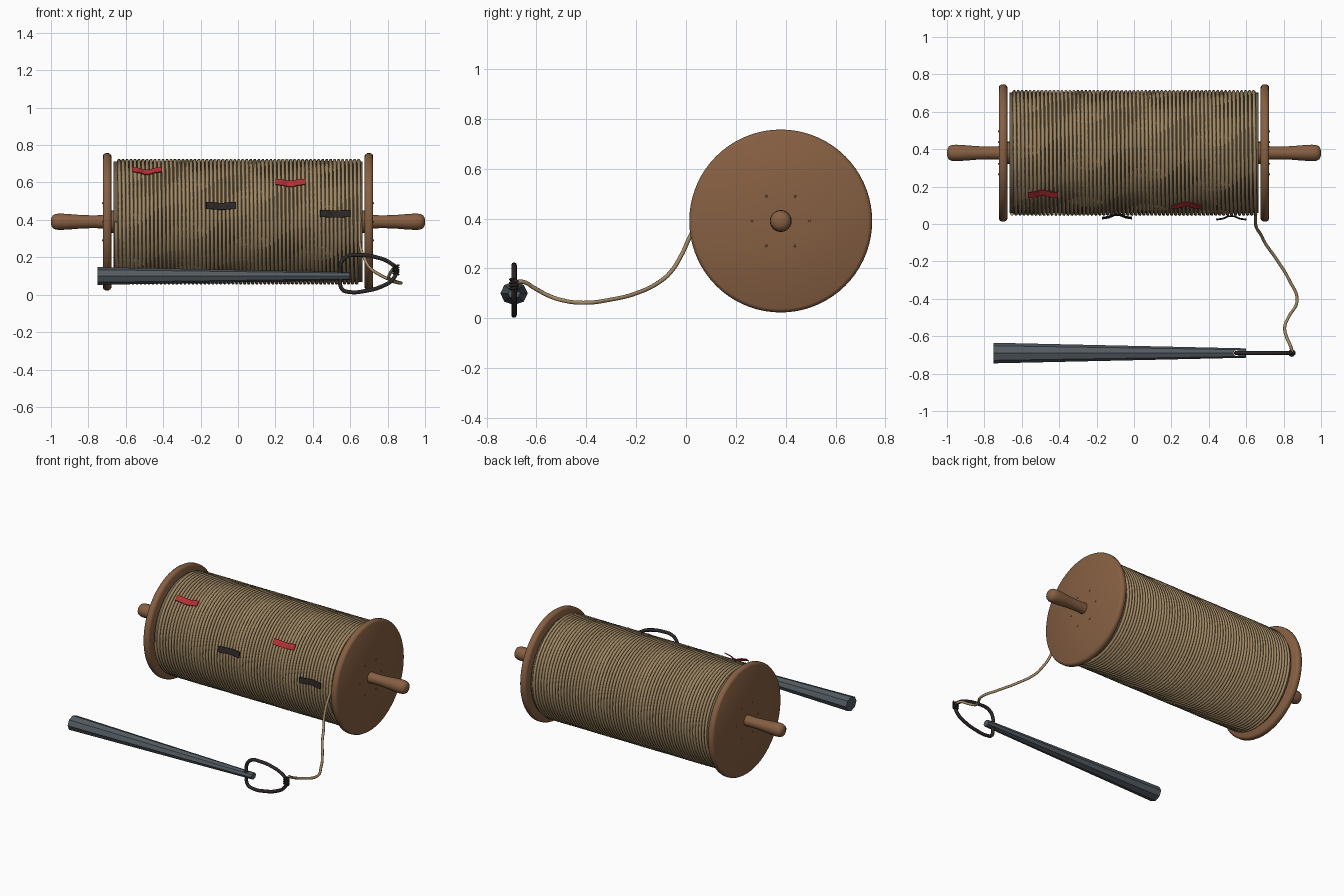
import bpy
import bmesh
from math import cos, sin, pi, radians
from mathutils import Vector

cube = bpy.data.objects.get("Cube")
if cube:
    bpy.data.objects.remove(cube, do_unlink=True)

CY, CZ = 0.38, 0.39      # reel axis
SY, SZ = -0.69, 0.10     # stake axis


def material(name, rgb):
    m = bpy.data.materials.new(name)
    m.use_nodes = True
    m.diffuse_color = (*rgb, 1)
    m.node_tree.nodes["Principled BSDF"].inputs["Base Color"].default_value = (*rgb, 1)
    return m


wood = material("brown wood", (0.24, 0.115, 0.055))
twine = material("tan rope", (0.36, 0.25, 0.13))
core = material("dark core", (0.15, 0.115, 0.07))
steel = material("blue grey steel", (0.085, 0.105, 0.12))
black = material("black cord", (0.026, 0.021, 0.02))
red = material("red tape", (0.45, 0.03, 0.035))


def finish(name, bm, mat, smooth=True):
    bmesh.ops.recalc_face_normals(bm, faces=bm.faces[:])
    me = bpy.data.meshes.new(name)
    bm.to_mesh(me)
    bm.free()
    me.materials.append(mat)
    ob = bpy.data.objects.new(name, me)
    bpy.context.collection.objects.link(ob)
    if smooth:
        activate(ob)
        bpy.ops.object.shade_smooth_by_angle(angle=radians(40))
    return ob


def activate(ob):
    bpy.ops.object.select_all(action='DESELECT')
    ob.select_set(True)
    bpy.context.view_layer.objects.active = ob


def lathe(name, profile, mat, segs=64, cy=CY, cz=CZ, squash=1, smooth=True):
    """Turn (x, radius) pairs around an axis parallel to x, capping both ends."""
    bm = bmesh.new()
    rings = []
    for x, r in profile:
        rings.append([bm.verts.new((x, cy + r * cos(2 * pi * i / segs),
                                    cz + r * squash * sin(2 * pi * i / segs)))
                      for i in range(segs)])
    for a, b in zip(rings, rings[1:]):
        for i in range(segs):
            j = (i + 1) % segs
            bm.faces.new((a[i], a[j], b[j], b[i]))
    bm.faces.new(rings[0])
    bm.faces.new(rings[-1])
    return finish(name, bm, mat, smooth)


def tube(name, points, radius, mat, bezier=True, closed=False, res=1):
    """Round cord along a path, converted to a mesh."""
    cu = bpy.data.curves.new(name, 'CURVE')
    cu.dimensions = '3D'
    cu.bevel_depth = radius
    cu.bevel_resolution = res
    cu.use_fill_caps = True
    cu.resolution_u = 8
    sp = cu.splines.new('BEZIER' if bezier else 'POLY')
    pts = sp.bezier_points if bezier else sp.points
    pts.add(len(points) - 1)
    for p, co in zip(pts, points):
        if bezier:
            p.co = co
            p.handle_left_type = p.handle_right_type = 'AUTO'
        else:
            p.co = (*co, 1)
    sp.use_cyclic_u = closed
    sp.use_smooth = True
    cu.materials.append(mat)
    ob = bpy.data.objects.new(name, cu)
    bpy.context.collection.objects.link(ob)
    activate(ob)
    bpy.ops.object.convert(target='MESH')
    return ob


# Reel: flanges, hubs, handles and screws on both sides
for s, side in ((1, "left"), (-1, "right")):
    flange = [(0.677, 0.05), (0.677, 0.352), (0.682, 0.361), (0.692, 0.367),
              (0.708, 0.367), (0.718, 0.361), (0.723, 0.352), (0.723, 0.03)]
    handle = [(0.72, 0.036), (0.77, 0.034), (0.84, 0.036), (0.9, 0.041), (0.95, 0.044),
              (0.975, 0.042), (0.99, 0.035), (0.998, 0.02), (1.0, 0.006)]
    lathe(side + "_flange", [(s * x, r) for x, r in flange], wood, 72)
    lathe(side + "_handle", [(s * x, r) for x, r in handle], wood, 24)
    lathe(side + "_hub", [(s * 0.66, 0.06), (s * 0.68, 0.06)], wood, 24)
    for i in range(6):
        a = i * pi / 3
        lathe(f"{side}_screw_{i + 1}", [(s * 0.72, 0.006), (s * 0.726, 0.004)], wood, 8,
              CY + 0.115 * cos(a), CZ + 0.115 * sin(a))

# Drum core and wound rope
lathe("drum_core", [(-0.665, 0.322), (0.665, 0.322)], core)
TURNS, STEPS, WIND = 61, 48, 0.327
coil = []
for k in range(TURNS * STEPS + 1):
    a = -2 * pi * k / STEPS
    x = -0.652 + 1.302 * k / (TURNS * STEPS)
    coil.append((x, CY - WIND * cos(a), CZ + WIND * sin(a)))
tube("wound_rope", coil, 0.0098, twine, bezier=False)

# Loose rope running to the ring
lead = [(0.65, 0.053, 0.39), (0.65, 0.02, 0.335), (0.655, -0.02, 0.25), (0.68, -0.06, 0.187),
        (0.70, -0.1, 0.15), (0.77, -0.2, 0.1), (0.83, -0.3, 0.075), (0.872, -0.41, 0.062),
        (0.825, -0.5, 0.073), (0.806, -0.55, 0.09), (0.818, -0.61, 0.122),
        (0.836, -0.65, 0.145), (0.848, -0.69, 0.145)]
tube("loose_rope", lead, 0.0085, twine, res=2)

# Tapered stake with an eye hole
stake = lathe("stake", [(-0.75, 0.055), (0.6, 0.025)], steel, 8, SY, SZ, 0.86, False)
bm = bmesh.new()
bmesh.ops.create_cone(bm, segments=12, radius1=0.016, radius2=0.016, depth=0.3, cap_ends=True)
bmesh.ops.translate(bm, verts=bm.verts, vec=(0.548, SY, SZ))
cutter = finish("eye_cutter", bm, steel, False)
cutter.hide_render = True
cut = stake.modifiers.new("eye", 'BOOLEAN')
cut.operation = 'DIFFERENCE'
cut.object = cutter
activate(stake)
bpy.ops.object.modifier_apply(modifier="eye")
bpy.data.objects.remove(cutter, do_unlink=True)

# Ring through the eye and its binding
ring = [(0.548, 0.1), (0.551, 0.17), (0.585, 0.205), (0.65, 0.212), (0.74, 0.2), (0.81, 0.172),
        (0.846, 0.135), (0.83, 0.085), (0.77, 0.045), (0.68, 0.02), (0.6, 0.014), (0.556, 0.03)]
tube("ring", [(x, SY, z) for x, z in ring], 0.011, black, closed=True, res=3)
wrap = []
for k in range(4 * 12 + 1):
    a = 2 * pi * k / 12
    wrap.append((0.844 + 0.015 * cos(a), SY + 0.015 * sin(a), 0.108 + 0.05 * k / 48))
tube("binding", wrap, 0.005, black, bezier=False)


# Bent tape tags resting on the rope, ends lifting away
def tag(name, x, angle, mat):
    a = radians(angle)
    out = Vector((0, -cos(a), sin(a)))
    up = Vector((0, sin(a), cos(a)))
    axis = Vector((0, CY, CZ))
    bm = bmesh.new()
    rows = []
    for dx, lift in ((-0.08, 0.018), (-0.045, 0.013), (-0.015, 0), (0.015, 0),
                     (0.045, 0.013), (0.08, 0.018)):
        base = axis + Vector((x + dx, 0, 0)) + out * (0.341 + lift)
        rows.append([bm.verts.new(base + up * h) for h in (-0.019, 0.019)])
    for p, q in zip(rows, rows[1:]):
        bm.faces.new((p[0], q[0], q[1], p[1]))
    ob = finish(name, bm, mat, False)
    mod = ob.modifiers.new("thickness", 'SOLIDIFY')
    mod.thickness = 0.005
    mod.offset = 0
    activate(ob)
    bpy.ops.object.modifier_apply(modifier="thickness")


tag("red_tag_right", -0.487, 51, red)
tag("red_tag_left", 0.28, 36.5, red)
tag("black_tag_right", -0.09, 14, black)
tag("black_tag_left", 0.52, 7, black)
